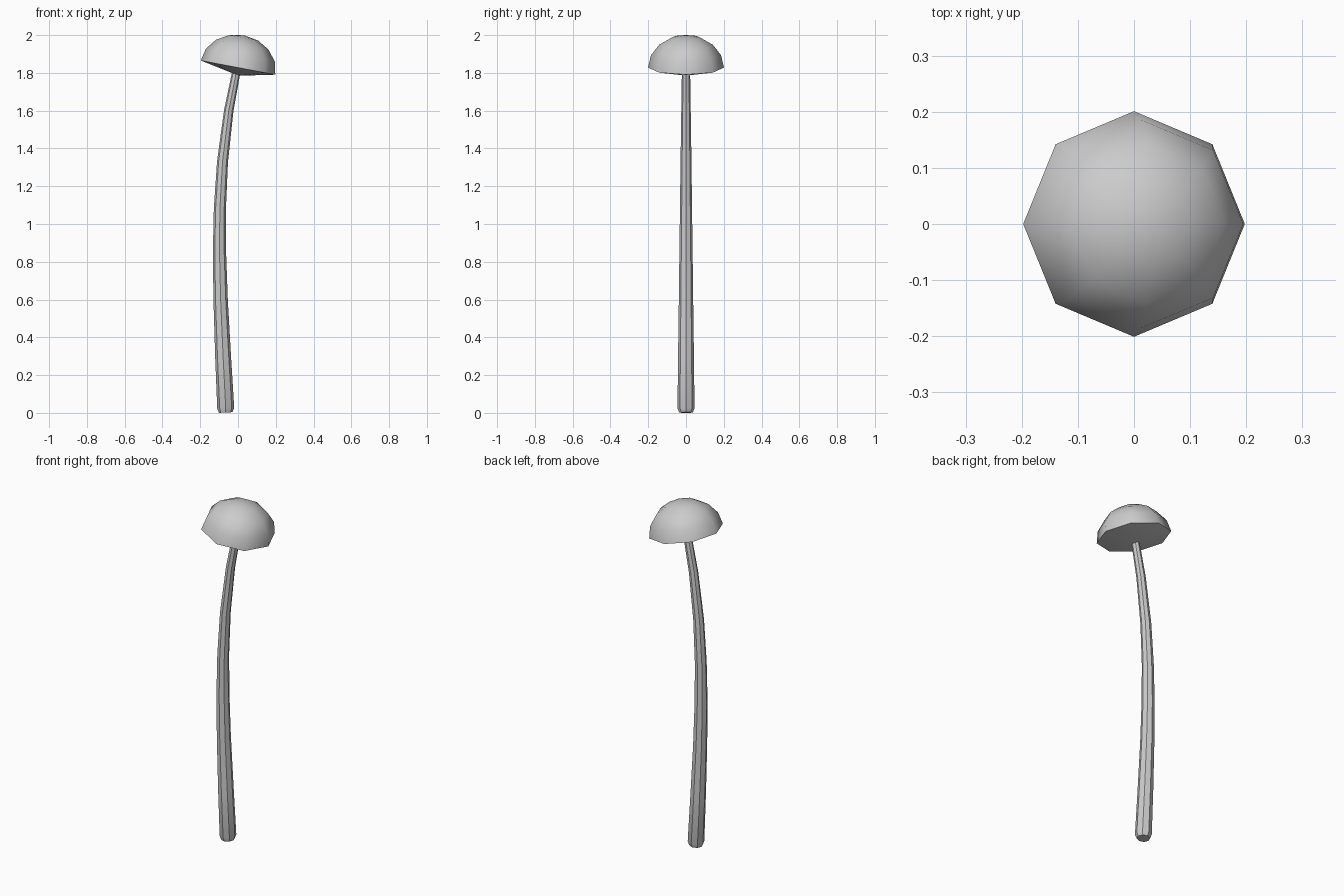
import bpy, bmesh
from math import sin, cos, radians, tau, atan2
from mathutils import Vector, Matrix

if "Cube" in bpy.data.objects:
    bpy.data.objects.remove(bpy.data.objects["Cube"])

SIDES = 8


def lathe(name, rings, smooth_angle):
    """Skin octagonal rings given as (centre, tilt about y, radius); radius 0 makes a point."""
    bm = bmesh.new()
    loops = []
    for centre, tilt, radius in rings:
        rot = Matrix.Rotation(tilt, 3, 'Y')
        count = SIDES if radius > 0 else 1
        loops.append([bm.verts.new(Vector(centre) + rot @ Vector(
            (radius * cos(tau * i / SIDES), radius * sin(tau * i / SIDES), 0)))
            for i in range(count)])
    for a, b in zip(loops, loops[1:]):
        for i in range(SIDES):
            j = (i + 1) % SIDES
            if len(a) == 1:
                bm.faces.new((a[0], b[j], b[i]))
            elif len(b) == 1:
                bm.faces.new((a[i], a[j], b[0]))
            else:
                bm.faces.new((a[i], a[j], b[j], b[i]))
    for loop in (loops[0], loops[-1]):
        if len(loop) > 1:
            bm.faces.new(loop)
    bmesh.ops.recalc_face_normals(bm, faces=bm.faces)
    mesh = bpy.data.meshes.new(name)
    bm.to_mesh(mesh)
    bm.free()
    obj = bpy.data.objects.new(name, mesh)
    bpy.context.collection.objects.link(obj)
    bpy.ops.object.select_all(action='DESELECT')
    obj.select_set(True)
    bpy.context.view_layer.objects.active = obj
    bpy.ops.object.shade_smooth_by_angle(angle=radians(smooth_angle))
    return obj


# Curved, tapering stem with a narrowed foot: (x, z, radius)
path = [(-0.065, 0.002, 0.036), (-0.065, 0.025, 0.045), (-0.079, 0.3, 0.042),
        (-0.092, 0.6, 0.038), (-0.098, 0.85, 0.035), (-0.096, 1.08, 0.032),
        (-0.082, 1.33, 0.029), (-0.049, 1.6, 0.025), (-0.010, 1.80, 0.022)]
stem_rings = []
for k, (x, z, r) in enumerate(path):
    a, b = path[max(k - 1, 1)], path[min(max(k + 1, 2), len(path) - 1)]
    stem_rings.append(((x, 0, z), atan2(b[0] - a[0], b[1] - a[1]), r))
lathe("stem", stem_rings, 40)

# Tilted cap: shallow cone underside, then a hemispherical dome
tilt = atan2(0.075, 0.395)
axis = Vector((sin(tilt), 0, cos(tilt)))
rim_centre = Vector((0, 0, 1.828))
cap_rings = [((0.004, 0, 1.785), tilt, 0)]
for step in range(5):
    ang = radians(22.5 * step)
    radius = 0.201 * cos(ang) if step < 4 else 0
    cap_rings.append((rim_centre + axis * 0.174 * sin(ang), tilt, radius))
lathe("cap", cap_rings, 50)
